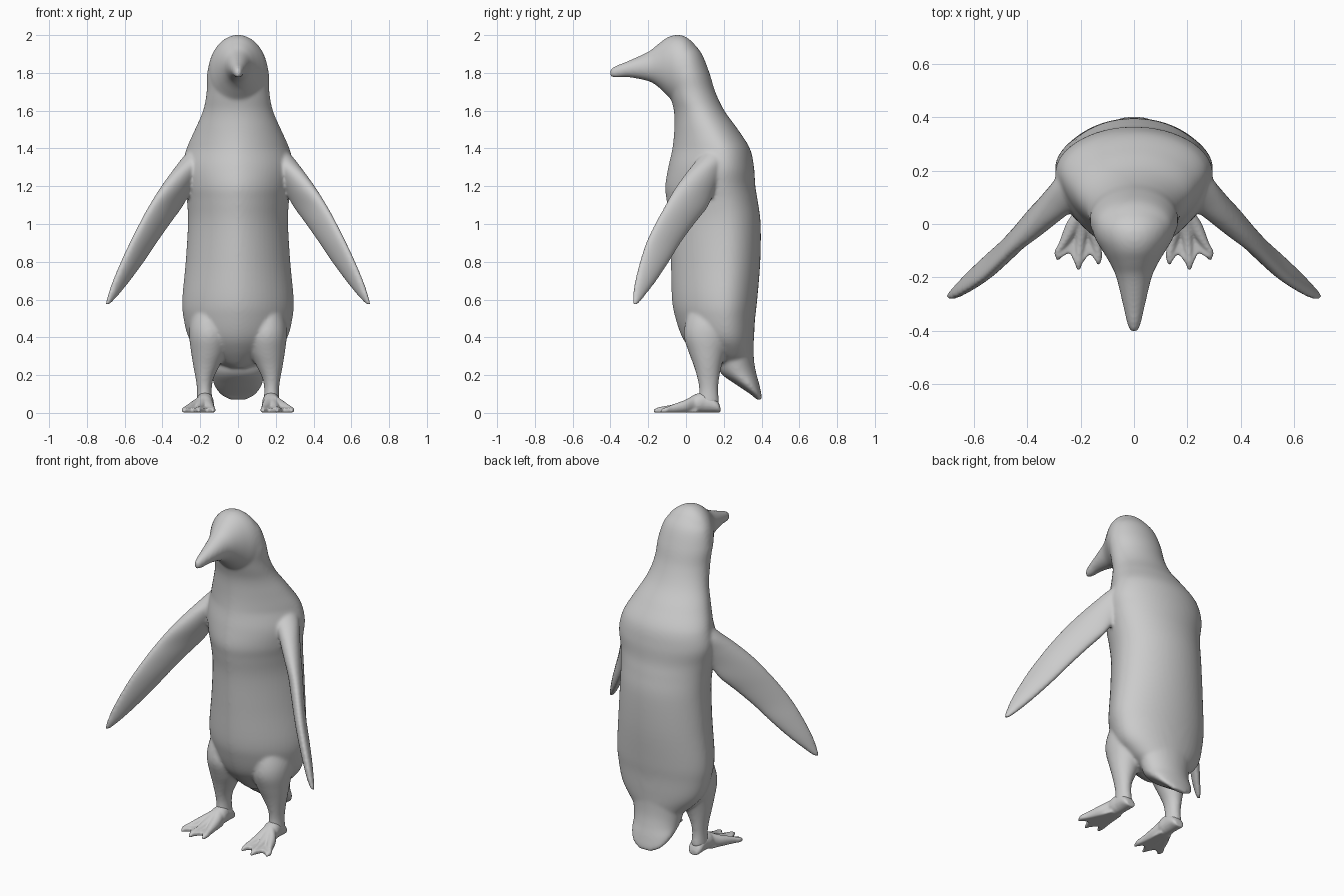
import bpy, bmesh, math


def spline(rows, steps=5):
    """Catmull-Rom interpolation of section rows."""
    out = []
    for i in range(len(rows) - 1):
        p0, p1 = rows[max(i - 1, 0)], rows[i]
        p2, p3 = rows[i + 1], rows[min(i + 2, len(rows) - 1)]
        for k in range(steps):
            t = k / steps
            out.append([0.5 * (2 * b + (c - a) * t + (2 * a - 5 * b + 4 * c - d) * t * t
                               + (3 * b - a - 3 * c + d) * t ** 3)
                        for a, b, c, d in zip(p0, p1, p2, p3)])
    out.append(list(rows[-1]))
    return out


def skin(bm, loops):
    """Bridge point loops into a closed, capped solid."""
    loops = [[bm.verts.new(p) for p in loop] for loop in loops]
    faces = [bm.faces.new(loops[0]), bm.faces.new(loops[-1][::-1])]
    n = len(loops[0])
    for a, b in zip(loops, loops[1:]):
        for k in range(n):
            j = (k + 1) % n
            faces.append(bm.faces.new((a[k], b[k], b[j], a[j])))
    bmesh.ops.recalc_face_normals(bm, faces=faces)


def loft(bm, rows, ring, n=64):
    """ring(row, cos, sin) places each point of a section."""
    turn = [2 * math.pi * k / n for k in range(n)]
    skin(bm, [[ring(r, math.cos(t), math.sin(t)) for t in turn] for r in spline(rows)])


def finish(name, bm, voxel, smooth):
    me = bpy.data.meshes.new(name)
    bm.to_mesh(me)
    bm.free()
    ob = bpy.data.objects.new(name, me)
    bpy.context.collection.objects.link(ob)
    rm = ob.modifiers.new("fuse", 'REMESH')
    rm.mode = 'VOXEL'
    rm.voxel_size = voxel
    rm.use_smooth_shade = True
    sm = ob.modifiers.new("soften", 'SMOOTH')
    sm.factor = 0.5
    sm.iterations = smooth
    return ob


def trunk(r, c, s):        # egg section: widest towards the back, narrow at the breast
    z, w, f, b = r
    k = min(1, max(0, (1.65 - z) / .25))
    mid = f + (b - f) * (.5 + .12 * k)
    e = 1 + .17 * k if s < 0 else 1
    x = w * math.copysign(abs(c) ** e, c)
    return (x, mid + (b - mid) * s if s > 0 else mid - (mid - f) * abs(s) ** e, z)


def upright(r, c, s):      # z, half width, front y, back y
    return (r[1] * c, (r[2] + r[3]) / 2 + (r[3] - r[2]) / 2 * s, r[0])


def forward(r, c, s):      # y, half width, low z, high z
    return (r[1] * c, r[0], (r[2] + r[3]) / 2 + (r[3] - r[2]) / 2 * s)


def limb(side, turn=0.0):  # z, centre x, centre y, long radius, short radius
    ux, uy = math.cos(turn), math.sin(turn)
    return lambda r, c, s: (side * (r[1] + r[3] * c * ux - r[4] * s * uy),
                            r[2] + r[3] * c * uy + r[4] * s * ux, r[0])


body = bmesh.new()

# torso and neck
loft(body, [
    (0.24, .06, .13, .30), (0.27, .14, .09, .345), (0.33, .21, .03, .355),
    (0.40, .262, -.02, .36), (0.50, .288, -.055, .366), (0.60, .295, -.074, .377),
    (0.80, .277, -.08, .393), (1.00, .265, -.087, .395), (1.12, .27, -.102, .38),
    (1.20, .282, -.11, .367), (1.30, .295, -.094, .36), (1.40, .272, -.072, .338),
    (1.50, .228, -.062, .275), (1.60, .185, -.064, .203), (1.70, .166, -.09, .155),
    (1.80, .163, -.11, .124), (1.90, .136, -.1, .084), (1.96, .082, -.09, .037)], trunk)

# head and beak
loft(body, [
    (0.10, .08, 1.68, 1.82), (0.05, .14, 1.60, 1.94), (0.0, .158, 1.60, 1.990),
    (-.05, .147, 1.63, 2.001), (-.10, .118, 1.68, 1.987), (-.15, .088, 1.728, 1.950),
    (-.20, .066, 1.756, 1.912), (-.30, .042, 1.776, 1.866), (-.37, .026, 1.774, 1.838),
    (-.403, .013, 1.780, 1.818)], forward)

# tail
loft(body, [
    (0.55, .20, .15, .365), (0.40, .185, .16, .357), (0.28, .155, .165, .36),
    (0.21, .14, .185, .372), (0.15, .128, .265, .388), (0.10, .095, .34, .399),
    (0.07, .045, .375, .403)], upright)

for side in (1, -1):
    # legs
    loft(body, [
        (0.56, .15, .14, .08, .12), (0.47, .155, .125, .10, .13), (0.40, .152, .115, .106, .125),
        (0.32, .156, .113, .092, .098), (0.25, .167, .115, .07, .074), (0.18, .177, .118, .047, .057),
        (0.12, .178, .12, .039, .05), (0.05, .176, .12, .042, .056)], limb(side))
    # shoulders and flippers
    loft(body, [
        (1.40, .19, .16, .06, .06), (1.34, .225, .14, .09, .07), (1.27, .272, .10, .115, .06),
        (1.18, .332, .045, .13, .05),
        (1.09, .385, .0, .14, .041), (1.00, .442, -.06, .128, .036), (0.90, .502, -.12, .112, .033),
        (0.80, .559, -.167, .094, .031), (0.70, .617, -.213, .068, .026),
        (0.63, .657, -.245, .042, .020), (0.575, .690, -.267, .015, .012)], limb(side, -.93))

finish("body", body, 0.009, 8)

# webbed feet: toes, heel and web
foot = bmesh.new()
toe = lambda r, c, s: (r[0] + r[2] * c, r[1], .001 + r[3] * (s + 1) / 2)
for tip_x, tip_y in ((.133, -.152), (.207, -.172), (.284, -.135)):
    loft(foot, [
        (.175, .10, .045, .11), (.178, .05, .046, .098),
        (.178 + (tip_x - .178) * .4, .0, .034, .07),
        (.178 + (tip_x - .178) * .78, -.07, .02, .044),
        (tip_x, tip_y + .03, .014, .03), (tip_x, tip_y, .006, .016)], toe, 20)
loft(foot, [(.175, .182, .025, .03), (.175, .165, .04, .065), (.175, .12, .044, .10),
            (.175, .06, .045, .10)], toe, 20)
outline = [(.14, .06), (.135, -.02), (.125, -.12), (.137, -.145), (.165, -.108), (.2, -.155),
           (.217, -.155), (.24, -.105), (.278, -.128), (.284, -.1), (.25, -.03), (.215, .06)]
skin(foot, [[(x, y, .002) for x, y in outline],
            [(x, y, .026 + max(0, y + .06) * .25) for x, y in outline]])
feet = finish("feet", foot, 0.006, 3)
mirror = feet.modifiers.new("other_foot", 'MIRROR')
mirror.use_axis[0] = True
